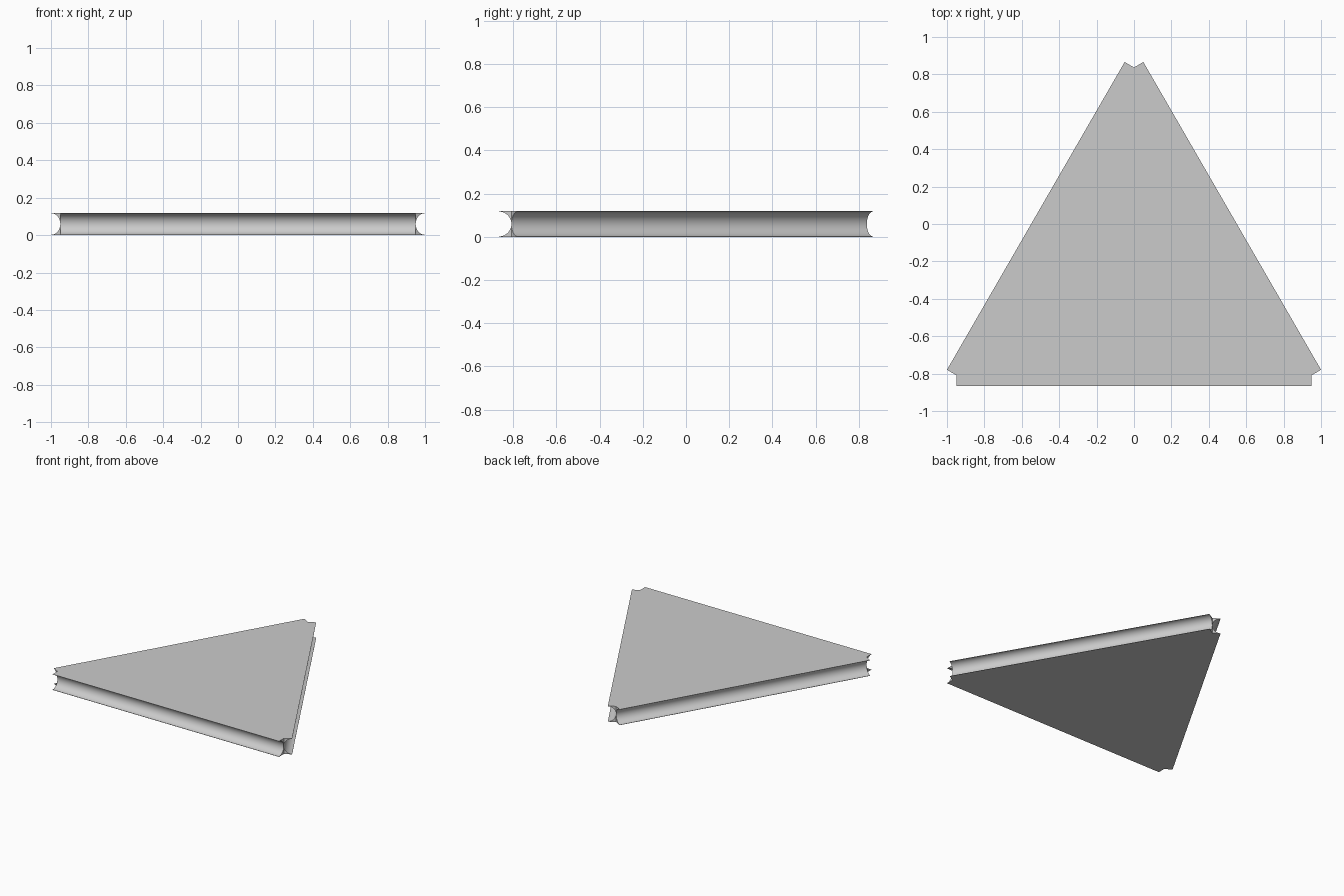
import bpy, bmesh, math
from mathutils import Vector

cube = bpy.data.objects.get("Cube")
if cube:
    bpy.data.objects.remove(cube, do_unlink=True)

SIDE = 1.9        # length of each grooved edge
DEPTH = 0.0577    # groove depth, equal to its radius
HEIGHT = 0.119
STEPS = 32        # segments across each groove

grey = bpy.data.materials.new("plain grey")
grey.use_nodes = True
colour = (0.6, 0.6, 0.6, 1)
grey.diffuse_color = colour
grey.node_tree.nodes["Principled BSDF"].inputs["Base Color"].default_value = colour

# Core triangle: groove bottoms run along its edges
rise = SIDE * math.sqrt(3) / 2
base_y = -(rise + DEPTH / 2) / 2 + DEPTH / 2
base_y = -(rise + 1.5 * DEPTH) / 2 + DEPTH
corners = [Vector((-SIDE / 2, base_y)), Vector((SIDE / 2, base_y)), Vector((0, base_y + rise))]


def outward(k):
    """Outward normal of the edge that starts at corner k."""
    d = (corners[(k + 1) % 3] - corners[k]).normalized()
    return Vector((d.y, -d.x))


def outline(offset):
    """Triangle with each edge pushed out squarely, leaving notched corners."""
    points = []
    for k, c in enumerate(corners):
        points += [c + outward(k - 1) * offset, c, c + outward(k) * offset]
    return points


# Semicircular groove levels between two thin rims
levels = [(0, DEPTH)]
for i in range(STEPS + 1):
    a = math.pi * i / STEPS
    levels.append((HEIGHT / 2 - DEPTH * math.cos(a), DEPTH * (1 - math.sin(a))))
levels.append((HEIGHT, DEPTH))

# Loft the outlines into the solid tile
bm = bmesh.new()
rings = [[bm.verts.new((p.x, p.y, z)) for p in outline(d)] for z, d in levels]
for low, high in zip(rings, rings[1:]):
    for j in range(9):
        n = (j + 1) % 9
        bm.faces.new((low[j], low[n], high[n], high[j]))
bm.faces.new(rings[-1])
bm.faces.new(rings[0][::-1])
bmesh.ops.remove_doubles(bm, verts=bm.verts, dist=1e-5)
bmesh.ops.recalc_face_normals(bm, faces=bm.faces)

mesh = bpy.data.meshes.new("triangle_tile")
bm.to_mesh(mesh)
bm.free()
mesh.materials.append(grey)
tile = bpy.data.objects.new("triangle_tile", mesh)
bpy.context.collection.objects.link(tile)

bpy.ops.object.select_all(action="DESELECT")
tile.select_set(True)
bpy.context.view_layer.objects.active = tile
bpy.ops.object.shade_smooth_by_angle(angle=math.radians(30))
